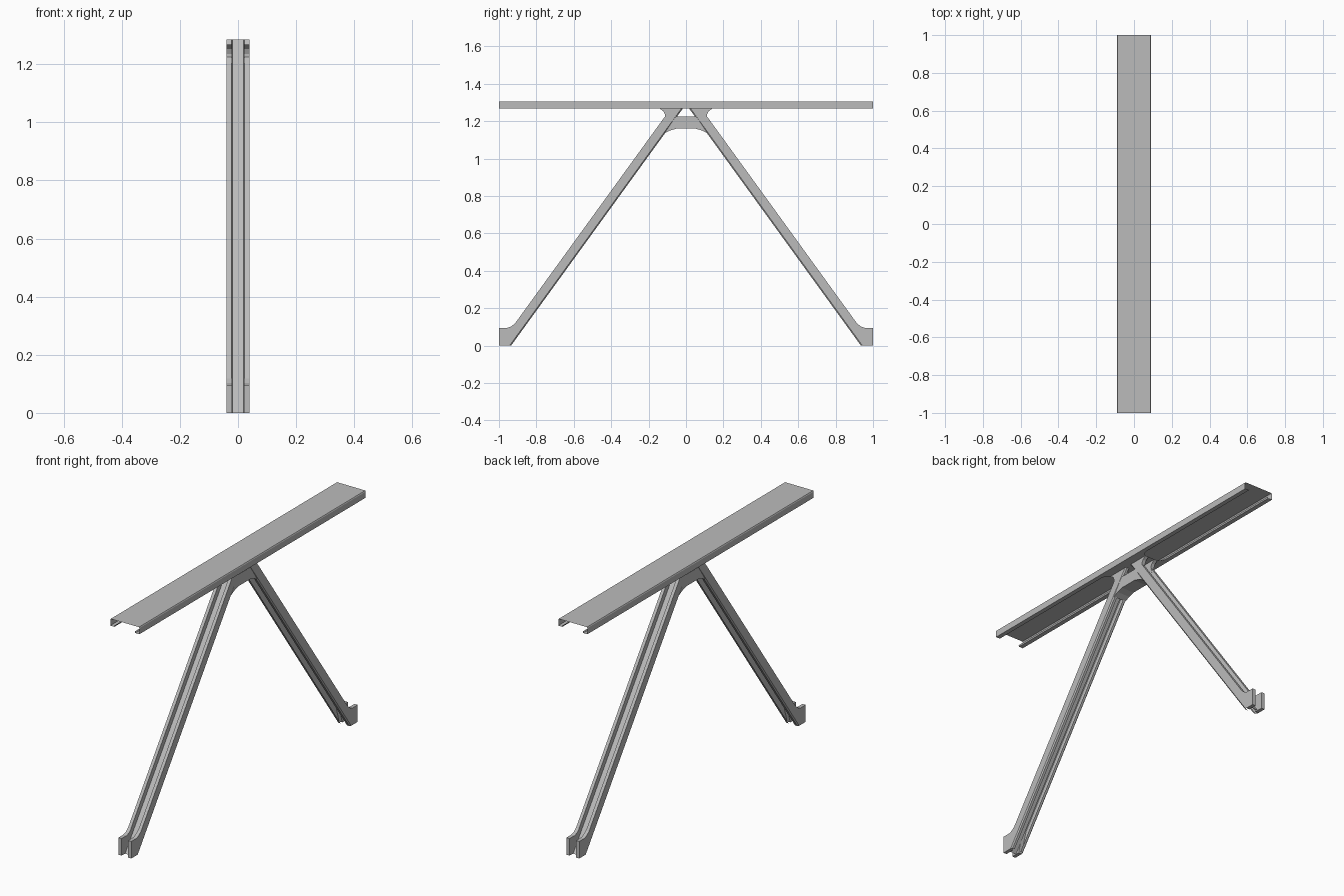
import bpy
import bmesh

cube = bpy.data.objects.get("Cube")
if cube:
    bpy.data.objects.remove(cube, do_unlink=True)

grey = bpy.data.materials.new("light_grey")
grey.use_nodes = True
grey.diffuse_color = (0.5, 0.5, 0.5, 1)
grey.node_tree.nodes["Principled BSDF"].inputs["Base Color"].default_value = (0.5, 0.5, 0.5, 1)

SLOPE = 1.38     # rise of a leg per unit of run
DEPTH = 0.065    # horizontal depth of a leg
LEG_TOP = 1.285
BEAM_LOW, BEAM_HIGH = 1.267, 1.306


def finish(name, bm):
    mesh = bpy.data.meshes.new(name)
    bm.to_mesh(mesh)
    bm.free()
    mesh.materials.append(grey)
    obj = bpy.data.objects.new(name, mesh)
    bpy.context.collection.objects.link(obj)
    return obj


def mirrored(half):
    """Complete a profile given from its right end to the middle."""
    return [(-x, v) for x, v in half] + [(x, v) for x, v in reversed(half)]


def sheet(name, start, end, flip=False):
    """Thin folded sheet between two matching outlines."""
    bm = bmesh.new()
    a = [bm.verts.new(p) for p in start]
    b = [bm.verts.new(p) for p in end]
    for i in range(len(a) - 1):
        face = [a[i], a[i + 1], b[i + 1], b[i]]
        bm.faces.new(face[::-1] if flip else face)
    return finish(name, bm)


def prism(name, outline, x0, x1):
    """Side outline in y and z, extruded across x."""
    bm = bmesh.new()
    face = bm.faces.new([bm.verts.new((x0, y, z)) for y, z in outline])
    ext = bmesh.ops.extrude_face_region(bm, geom=[face])
    verts = [g for g in ext["geom"] if isinstance(g, bmesh.types.BMVert)]
    bmesh.ops.translate(bm, verts=verts, vec=(x1 - x0, 0, 0))
    bmesh.ops.recalc_face_normals(bm, faces=bm.faces)
    return finish(name, bm)


# Top beam: open channel with lips folded inward
beam = mirrored([(0.062, BEAM_LOW + 0.008), (0.065, BEAM_LOW), (0.09, BEAM_LOW),
                 (0.09, BEAM_HIGH - 0.005), (0.087, BEAM_HIGH)])
sheet("top_beam", [(x, -1, z) for x, z in beam], [(x, 1, z) for x, z in beam])

# Legs: folded channel, grooved outside and open underneath
leg = mirrored([(0.02, DEPTH), (0.034, DEPTH), (0.04, DEPTH - 0.008),
                (0.04, 0), (0.022, 0), (0.019, 0.03)])


def leg_ring(s, z):
    return [(x, s * (1 - z / SLOPE - t), z) for x, t in leg]


foot = [(1, 0), (1, 0.095), (0.955, 0.095), (0.935, 0.102), (0.915, 0.118), (0.95, 0)]
shoulder = [(0.125, 1.2), (0.112, 1.222), (0.112, 1.235), (0.12, 1.252),
            (0.14, BEAM_LOW), (0.05, BEAM_LOW), (0.07, 1.2)]
for side, s in (("front", -1), ("back", 1)):
    sheet(side + "_leg", leg_ring(s, 0), leg_ring(s, LEG_TOP), flip=s > 0)
    # Paired gusset plates at the foot and under the beam
    for hand, h in (("left", 1), ("right", -1)):
        for part, shape in (("foot", foot), ("shoulder", shoulder)):
            prism(f"{side}_{hand}_{part}", [(s * y, z) for y, z in shape],
                  h * 0.02, h * 0.04)

# Arched brace joining the legs
arch = [(0.115, 1.135), (0.085, 1.15), (0.05, 1.16)]
top = [(-0.055, 1.225), (0.055, 1.225)]
prism("arched_brace", arch + [(-y, z) for y, z in reversed(arch)] + top, -0.039, 0.039)

# Mounting plate closing the beam above the legs
edge = [(0.066, 0.18), (0.058, 0.155), (0.04, 0.14)]
plate = edge + [(-x, y) for x, y in reversed(edge)]
plate += [(-x, -y) for x, y in plate]
bm = bmesh.new()
bm.faces.new([bm.verts.new((x, y, BEAM_LOW)) for x, y in plate]).normal_flip()
finish("mounting_plate", bm)
